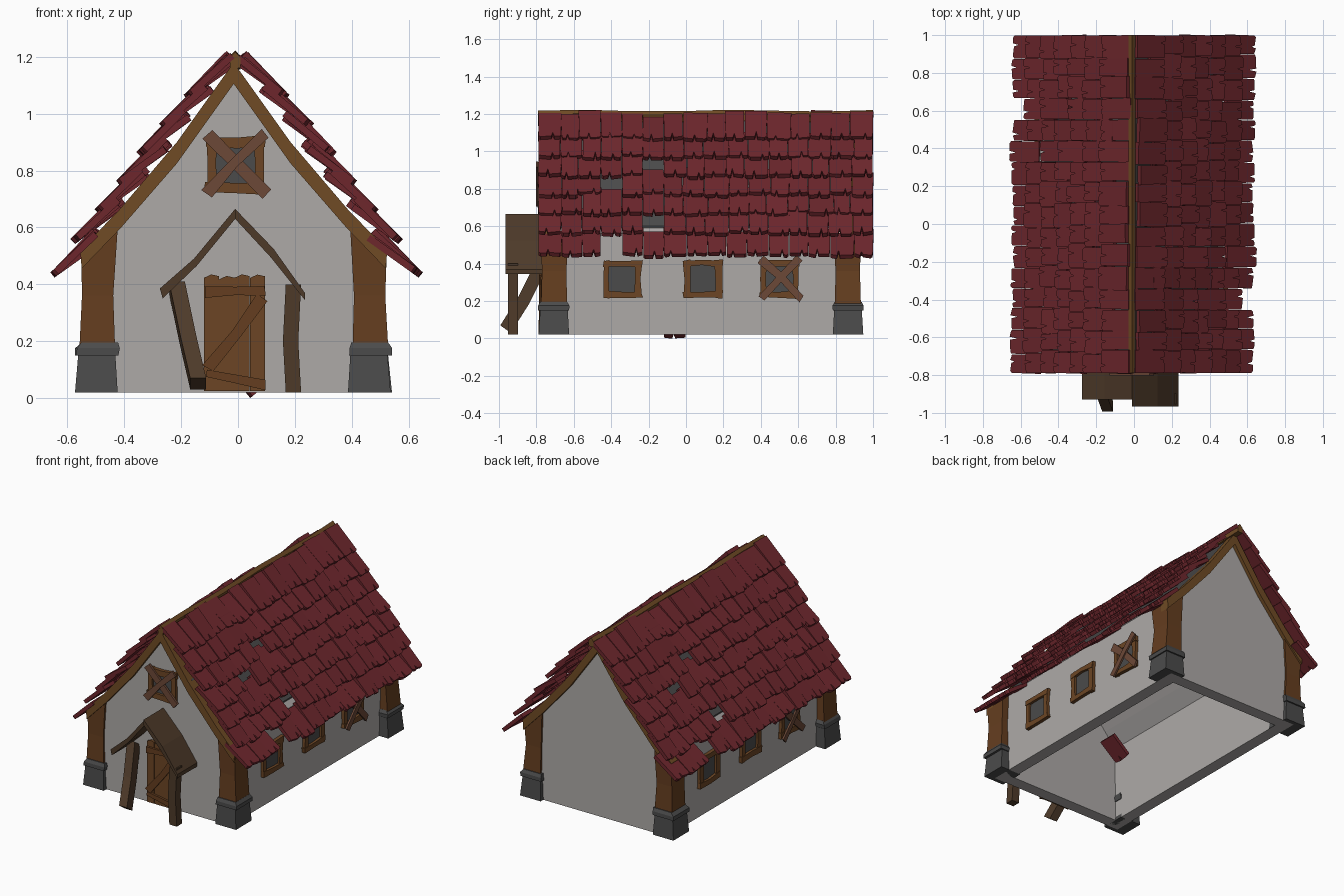
import bpy, bmesh, random
from math import pi, sin, cos
from mathutils import Matrix, Vector

if "Cube" in bpy.data.objects:
    bpy.data.objects.remove(bpy.data.objects["Cube"])

random.seed(4)
CX, CY = -0.015, 0.08          # centre of the walls
I = Matrix.Identity(4)


def mat(name, rgb):
    m = bpy.data.materials.new(name)
    m.diffuse_color = (*rgb, 1)
    m.use_nodes = True
    m.node_tree.nodes["Principled BSDF"].inputs["Base Color"].default_value = m.diffuse_color
    return m


RED = mat("red_tile", (0.155, 0.02, 0.026))
WOOD = mat("warm_wood", (0.13, 0.048, 0.014))
TRIM = mat("trim_wood", (0.16, 0.07, 0.018))
FRAME = mat("frame_wood", (0.15, 0.06, 0.018))
PLANK = mat("board_wood", (0.15, 0.065, 0.038))
OLD = mat("old_wood", (0.075, 0.042, 0.022))
STONE = mat("dark_stone", (0.07, 0.07, 0.07))
WALL = mat("plaster", (0.42, 0.40, 0.39))


def j(a):
    return random.uniform(-a, a)


def finish(name, bm, material=None):
    bmesh.ops.recalc_face_normals(bm, faces=bm.faces)
    me = bpy.data.meshes.new(name)
    bm.to_mesh(me)
    bm.free()
    if material:
        me.materials.append(material)
    ob = bpy.data.objects.new(name, me)
    bpy.context.collection.objects.link(ob)
    return ob


def loft(bm, rings):
    """Closed tube through equal-length rings of points."""
    rs = [[bm.verts.new(p) for p in r] for r in rings]
    n = len(rs[0])
    for a, b in zip(rs, rs[1:]):
        for i in range(n):
            bm.faces.new((a[i], a[(i + 1) % n], b[(i + 1) % n], b[i]))
    bm.faces.new(rs[0])
    bm.faces.new(rs[-1])


def prism(bm, pts, y0, y1, M=I):
    """Outline in local x/z, extruded along local y."""
    loft(bm, [[M @ Vector((x, y, z)) for x, z in pts] for y in (y0, y1)])


def board(bm, a, b, w, y0, y1, M=I, jit=0.006):
    """Slightly irregular plank from a to b in local x/z."""
    a, b = Vector(a), Vector(b)
    d = (b - a).normalized()
    s = Vector((-d.y, d.x)) * w / 2
    mid = (a + b) / 2 + s.normalized() * j(jit)
    pts = [a - s, mid - s * 0.9, b - s, b + s, mid + s * 0.9, a + s]
    prism(bm, [(p.x + j(jit), p.y + j(jit)) for p in pts], y0, y1, M)


# hollow walls, open underneath
half = [(0.49, 0.02), (0.49, 0.56), (0.385, 0.67), (0.19, 0.90)]
bm = bmesh.new()
prism(bm, half + [(0, 1.155)] + [(-x, z) for x, z in reversed(half)],
      -0.76, 0.92, Matrix.Translation((CX, 0, 0)))
bm.normal_update()
floor = [f for f in bm.faces if all(abs(v.co.z - 0.02) < 1e-4 for v in f.verts)]
bmesh.ops.delete(bm, geom=floor, context='FACES')
walls = finish("walls", bm, WALL)
sol = walls.modifiers.new("thickness", 'SOLIDIFY')
sol.thickness, sol.offset, sol.use_even_offset = 0.08, -1, True

# dark layer under the tiles
top = [(0.46, 0.60), (0.385, 0.68), (0.19, 0.912)]
bm = bmesh.new()
prism(bm, top + [(0, 1.17)] + [(-x, z) for x, z in reversed(top)]
      + [(-x, z - 0.02) for x, z in top] + [(0, 1.15)] + [(x, z - 0.02) for x, z in reversed(top)],
      -0.75, 0.91, Matrix.Translation((CX, 0, 0)))
finish("roof_underlay", bm, STONE)

# gable trim front and back
up = [(0.54, 0.52), (0.4, 0.665), (0.2, 0.90)]
low = [(0.2, 0.825), (0.4, 0.595), (0.535, 0.455)]
outline = ([(-x, z) for x, z in up] + [(0, 1.18)] + up[::-1] + low[::-1]
           + [(0, 1.105)] + [(-x, z) for x, z in low])
for name, y0, y1 in (("front", -0.785, -0.72), ("back", 0.88, 0.945)):
    bm = bmesh.new()
    prism(bm, outline, y0, y1, Matrix.Translation((CX, 0, 0)))
    finish(name + "_gable_trim", bm, TRIM)

# corner posts on stone feet; a ring is (z_out, z_in, x_out, x_in, y_out, y_in)
post = [(0.18, 0.18, 0.54, 0.415, 0.855, 0.715), (0.36, 0.36, 0.53, 0.42, 0.85, 0.72),
        (0.50, 0.63, 0.535, 0.405, 0.855, 0.71)]
foot = [(0.02, 0.02, 0.555, 0.405, 0.868, 0.705), (0.15, 0.15, 0.543, 0.412, 0.86, 0.712)]
cap = [(0.15, 0.15, 0.555, 0.405, 0.87, 0.705), (0.175, 0.175, 0.555, 0.405, 0.87, 0.703),
       (0.195, 0.195, 0.54, 0.41, 0.86, 0.715)]
for sx, side in ((-1, "left"), (1, "right")):
    for sy, end in ((-1, "front"), (1, "back")):
        for part, rings, m in (("post", post, WOOD), ("foot", foot, STONE), ("foot_cap", cap, STONE)):
            bm = bmesh.new()
            rr = []
            for zo, zi, xo, xi, yo, yi in rings:
                k = j(0.005)
                rr.append([(CX + sx * x + k, CY + sy * y, z) for x, y, z in
                           ((xo, yo, zo), (xi, yo, zi), (xi, yi, zi), (xo, yi, zo))])
            loft(bm, rr)
            finish(f"{end}_{side}_{part}", bm, m)


# roof tiles
def slope(x, y, z, ang):
    c, s = cos(ang), sin(ang)
    return Matrix(((0, -s, -c, x), (1, 0, 0, y), (0, -c, s, z), (0, 0, 0, 1)))


def tile(bm, w, length, M):
    n, d = w * random.uniform(0.3, 0.7), random.uniform(0.025, 0.045)
    prism(bm, [(0.002, 0.008), (0.012, j(0.005)), (n - 0.008, j(0.005)), (n, d), (n + 0.008, j(0.005)),
               (w - 0.012, j(0.005)), (w - 0.002, 0.008), (w, length), (0, length)], 0, 0.024, M)


rows = [(0.64, 0.45), (0.565, 0.57), (0.48, 0.675), (0.405, 0.775),
        (0.335, 0.875), (0.255, 0.975), (0.17, 1.075)]
missing = {(0, 3), (3, 3), (4, 5), (1, 5)}
bm = bmesh.new()
step = 1.79 / 16
for r, (x, z) in enumerate(rows):
    edges = [-0.79] + [-0.79 + i * step + j(0.016) for i in range(1, 16)] + [1.0]
    edges[3:7] = [-0.79 + i * step for i in range(3, 7)]
    for c in range(16):
        if (r, c) in missing:
            continue
        k = j(0.012)
        tile(bm, edges[c + 1] - edges[c], 0.2,
             slope(x + k, edges[c], z - k * 0.7, 0.71 + j(0.1)) @ Matrix.Rotation(j(0.02), 4, 'Y'))
right = finish("roof_tiles_right", bm, RED)
left = bpy.data.objects.new("roof_tiles_left", right.data)
left.matrix_world = Matrix.Translation((-0.01, 0.21, 0)) @ Matrix.Rotation(pi, 4, 'Z')
bpy.context.collection.objects.link(left)

# tile fallen inside
bm = bmesh.new()
tile(bm, 0.12, 0.16, Matrix.Translation((0.03, 0, 0.02)) @ Matrix.Rotation(pi, 4, 'Z') @ slope(0, 0, 0, 0.69))
finish("fallen_tile", bm, RED)

# wavy ridge beam
bm = bmesh.new()
loft(bm, [[(-0.01 + a, -0.79 + i * 1.79 / 7, z + 0.005 * sin(i * 1.9))
           for a, z in ((-0.018, 1.16), (0.018, 1.16), (0.018, 1.198), (0, 1.218), (-0.018, 1.198))]
          for i in range(8)])
finish("ridge_beam", bm, TRIM)


# windows: local x along the wall, -y outwards, origin at the centre on the wall
def window(name, M, crossed):
    h = 0.083
    bm = bmesh.new()
    for s in (-1, 1):
        board(bm, (s * h, -0.1), (s * h, 0.1), 0.038, -0.02, 0.01, M)
        board(bm, (-0.105, s * h), (0.105, s * h), 0.036, -0.023, 0.01, M)
    finish(name + "_frame", bm, FRAME)
    bm = bmesh.new()
    prism(bm, [(-h, -h), (h, -h), (h, h), (-h, h)], -0.006, 0.005, M)
    finish(name + "_pane", bm, STONE)
    if crossed:
        bm = bmesh.new()
        board(bm, (-0.1, 0.105), (0.115, -0.105), 0.042, -0.034, -0.02, M)
        board(bm, (-0.1, -0.105), (0.105, 0.11), 0.04, -0.042, -0.03, M)
        finish(name + "_cross_boards", bm, PLANK)


window("gable_window", Matrix.Translation((-0.01, -0.76, 0.82)), True)
for i, y in enumerate((-0.34, 0.09, 0.5)):
    for side, s in (("right", 1), ("left", -1)):
        yy = y if s > 0 else 2 * CY - y
        window(f"{side}_window_{i + 1}", Matrix.Translation((CX + s * 0.49, yy, 0.318))
               @ Matrix.Rotation(s * pi / 2, 4, 'Z'), i == 2)

# door with braces
bm = bmesh.new()
for i in range(4):
    x = -0.12 + i * 0.054
    t = 0.425 + j(0.005)
    prism(bm, [(x, 0.025), (x + 0.053, 0.025), (x + 0.053, t), (x + 0.026, t + 0.006), (x, t - 0.006)], -0.774, -0.75)
finish("door_planks", bm, FRAME)
bm = bmesh.new()
board(bm, (-0.12, 0.375), (0.095, 0.38), 0.035, -0.788, -0.772)
board(bm, (-0.115, 0.085), (0.095, 0.045), 0.032, -0.788, -0.772)
board(bm, (-0.105, 0.10), (0.085, 0.355), 0.036, -0.786, -0.772)
finish("door_braces", bm, WOOD)

# sagging porch roof
bm = bmesh.new()
prism(bm, [(-0.01, 0.665), (-0.155, 0.49), (-0.275, 0.385), (-0.265, 0.35), (-0.145, 0.465), (-0.01, 0.63)],
      -0.93, -0.75)
prism(bm, [(-0.01, 0.665), (0.125, 0.525), (0.235, 0.37), (0.235, 0.345), (0.115, 0.495), (-0.01, 0.63)],
      -0.965, -0.75)
finish("porch_roof", bm, OLD)


# porch posts, the left one has slipped
def post_path(name, path, w):
    bm = bmesh.new()
    loft(bm, [[(x + a * w, y + b * w, z + b * t) for a, b in ((-1, -1), (1, -1), (1, 1), (-1, 1))]
              for x, y, z, t in path])
    finish(name, bm, OLD)


post_path("porch_right_post", [(0.195, -0.925, 0.02, 0), (0.185, -0.925, 0.2, 0), (0.195, -0.925, 0.40, 0)], 0.027)
post_path("porch_left_post", [(-0.14, -0.965, 0.05, -0.02), (-0.175, -0.87, 0.20, -0.02),
                              (-0.215, -0.775, 0.39, -0.02)], 0.028)
